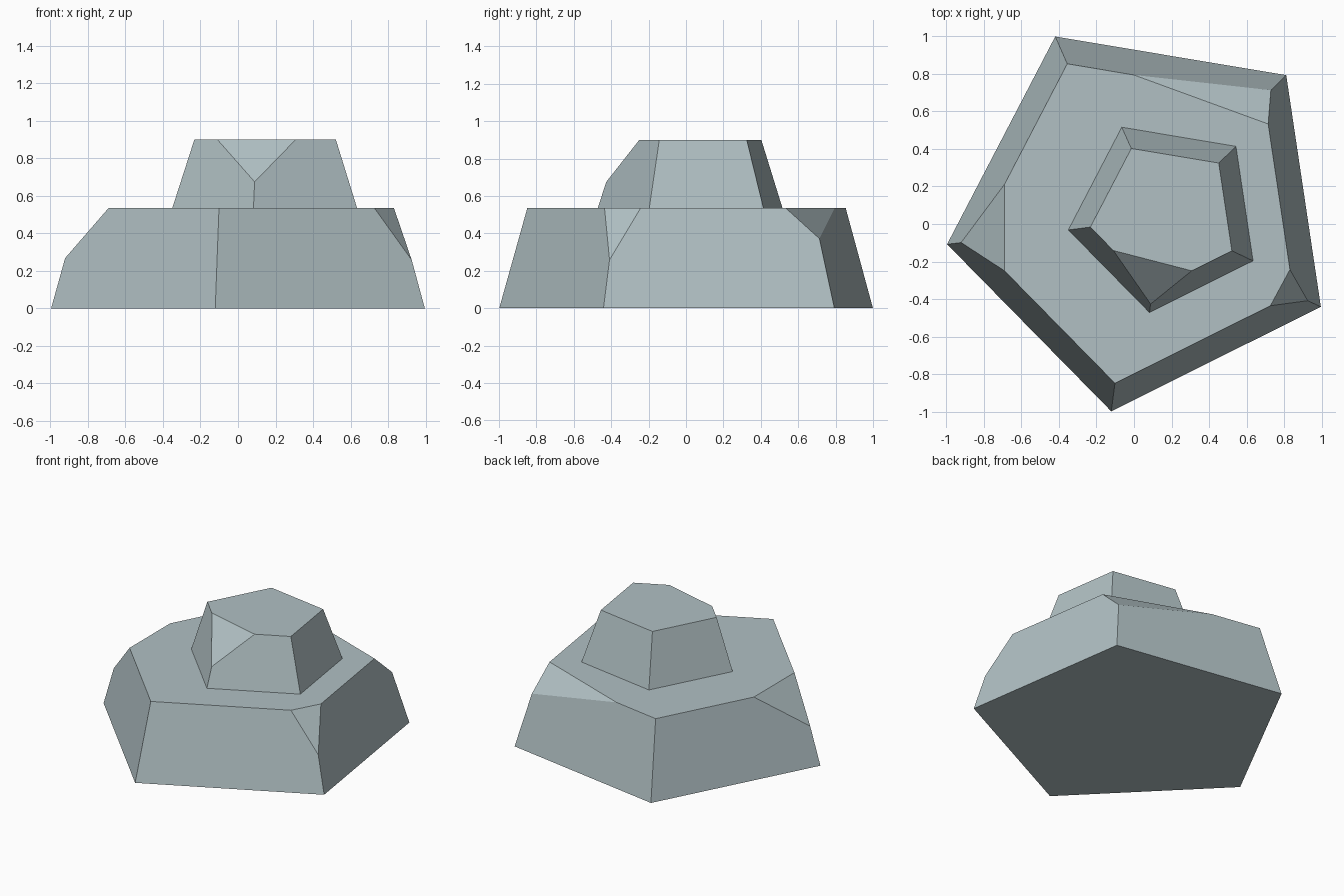
import bpy, bmesh, math
from mathutils import Vector

if "Cube" in bpy.data.objects:
    bpy.data.objects.remove(bpy.data.objects["Cube"])

stone = bpy.data.materials.new("pale blue grey stone")
stone.diffuse_color = (0.44, 0.53, 0.55, 1)
stone.use_nodes = True
stone.node_tree.nodes["Principled BSDF"].inputs["Base Color"].default_value = stone.diffuse_color

SIDES = 5
TURN = math.radians(44.5)


def ring(bm, cx, cy, r, z):
    """Regular pentagon of vertices at height z."""
    step = 2 * math.pi / SIDES
    return [bm.verts.new((cx + r * math.cos(TURN + i * step),
                          cy + r * math.sin(TURN + i * step), z))
            for i in range(SIDES)]


def chip(bm, a, b, c):
    """Slice off the corner beyond the plane through three points, and cap it."""
    a, b, c = Vector(a), Vector(b), Vector(c)
    n = (b - a).cross(c - a).normalized()
    if n.z < 0:
        n = -n
    geom = bm.verts[:] + bm.edges[:] + bm.faces[:]
    bmesh.ops.bisect_plane(bm, geom=geom, dist=1e-5, plane_co=a, plane_no=n,
                           clear_outer=True)
    rim = [e for e in bm.edges if e.is_boundary]
    bmesh.ops.holes_fill(bm, edges=rim, sides=0)


def rock_tier(name, bottom, top, chips):
    """Tapered pentagonal block with chipped corners."""
    bm = bmesh.new()
    lo, hi = ring(bm, *bottom), ring(bm, *top)
    bm.faces.new(lo[::-1])
    bm.faces.new(hi)
    for i in range(SIDES):
        j = (i + 1) % SIDES
        bm.faces.new((lo[i], lo[j], hi[j], hi[i]))
    for points in chips:
        chip(bm, *points)
    bmesh.ops.recalc_face_normals(bm, faces=bm.faces[:])
    mesh = bpy.data.meshes.new(name)
    bm.to_mesh(mesh)
    bm.free()
    mesh.materials.append(stone)
    ob = bpy.data.objects.new(name, mesh)
    bpy.context.collection.objects.link(ob)
    return ob


MID, TOP = 0.535, 0.90

# Wide lower block: left, right-front and right-back corners chipped
rock_tier("lower_rock", (0.054, 0.049, 1.062, 0), (0.048, 0.044, 0.905, MID), [
    ((-0.69, 0.22, MID), (-0.69, -0.25, MID), (-0.92, -0.095, 0.27)),
    ((0.83, -0.245, MID), (0.73, -0.43, MID), (0.92, -0.405, 0.27)),
    ((0.71, 0.535, MID), (-0.03, 0.805, MID), (0.73, 0.715, 0.37)),
])

# Small upper block: front corner chipped
rock_tier("upper_rock", (0.169, 0.046, 0.525, MID), (0.165, 0.043, 0.402, TOP), [
    ((-0.115, -0.14, TOP), (0.31, -0.25, TOP), (0.082, -0.435, 0.665)),
])
